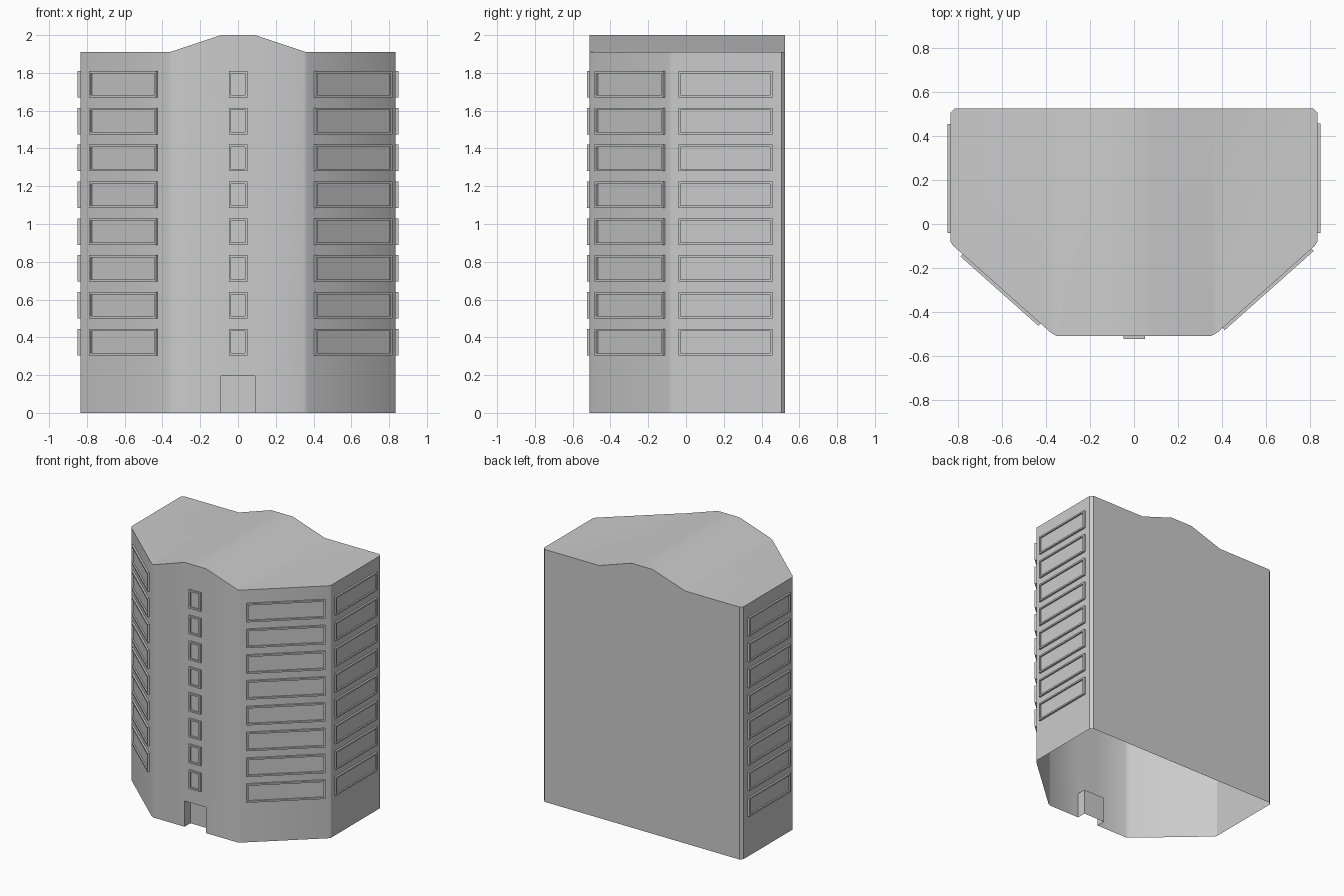
import bpy, bmesh
from mathutils import Vector

if "Cube" in bpy.data.objects:
    bpy.data.objects.remove(bpy.data.objects["Cube"])

FRONT, DOOR_W, DOOR_H = -0.51, 0.09, 0.195


def finish(bm, name):
    me = bpy.data.meshes.new(name)
    bm.to_mesh(me)
    bm.free()
    ob = bpy.data.objects.new(name, me)
    bpy.context.collection.objects.link(ob)
    return ob


def cut(bm, co, no):
    bmesh.ops.bisect_plane(bm, geom=bm.verts[:] + bm.edges[:] + bm.faces[:],
                           dist=1e-5, plane_co=co, plane_no=no)


def roof_height(x):
    t = (0.36 - abs(x)) / (0.36 - 0.09)
    return 1.91 + 0.09 * min(1, max(0, t))


# Building shell: chamfered footprint raised to a ridged roof, open underneath
right = [(0.35, FRONT), (0.378, -0.495), (0.822, -0.10), (0.835, -0.08),
         (0.835, 0.505), (0.815, 0.525)]
outline = right + [(-x, y) for x, y in reversed(right)]
bm = bmesh.new()
bm.faces.new([bm.verts.new((x, y, 0)) for x, y in outline])
for x in (-0.36, -DOOR_W, DOOR_W, 0.36):
    cut(bm, (x, 0, 0), (1, 0, 0))
floor = bm.faces[:]
ext = bmesh.ops.extrude_face_region(bm, geom=floor, use_keep_orig=True)
for v in ext["geom"]:
    if isinstance(v, bmesh.types.BMVert):
        v.co.z = roof_height(v.co.x)
bmesh.ops.delete(bm, geom=[f for f in bm.faces if all(v.co.z < 1e-4 for v in f.verts)],
                 context='FACES_ONLY')
bmesh.ops.recalc_face_normals(bm, faces=bm.faces[:])

# Recessed doorway pushed into the front wall
front = [f for f in bm.faces if all(abs(v.co.y - FRONT) < 1e-4 for v in f.verts)]
geom = set(front)
for f in front:
    geom.update(f.verts)
    geom.update(f.edges)
bmesh.ops.bisect_plane(bm, geom=list(geom), dist=1e-5,
                       plane_co=(0, 0, DOOR_H), plane_no=(0, 0, 1))
door = [f for f in bm.faces
        if all(abs(v.co.y - FRONT) < 1e-4 and abs(v.co.x) < DOOR_W + 1e-3
               and v.co.z < DOOR_H + 1e-3 for v in f.verts)]
ext = bmesh.ops.extrude_face_region(bm, geom=door)
bmesh.ops.translate(bm, vec=(0, 0.07, 0),
                    verts=[v for v in ext["geom"] if isinstance(v, bmesh.types.BMVert)])
bmesh.ops.delete(bm, geom=[f for f in door if f.is_valid], context='FACES_ONLY')
bmesh.ops.delete(bm, geom=[f for f in bm.faces if all(v.co.z < 1e-4 for v in f.verts)],
                 context='FACES')
body = finish(bm, "building_shell")
bpy.context.view_layer.objects.active = body
body.select_set(True)
bpy.ops.object.shade_smooth_by_angle(angle=0.52)


# Window columns: framed boxes with a sunken pane, one per storey
def window_column(name, a, b, depth=0.014, frame=0.012):
    a, b = Vector((*a, 0)), Vector((*b, 0))
    t = (b - a).normalized()
    n = Vector((t.y, -t.x, 0))
    up = Vector((0, 0, 1))
    bm = bmesh.new()
    for i in range(8):
        z0 = 0.305 + i * 0.195
        z1 = z0 + 0.14

        def ring(inset, off):
            s, e = a + t * inset + n * off, b - t * inset + n * off
            lo, hi = up * (z0 + inset), up * (z1 - inset)
            return [bm.verts.new(p) for p in (s + lo, e + lo, e + hi, s + hi)]

        rings = [ring(0, 0), ring(0, depth), ring(frame, depth), ring(frame, 0.003)]
        for p, q in zip(rings, rings[1:]):
            for k in range(4):
                m = (k + 1) % 4
                bm.faces.new((p[k], p[m], q[m], q[k]))
        bm.faces.new(rings[-1])
    finish(bm, name)


def diagonal(x):
    return (x, -0.495 + (abs(x) - 0.378) * 0.395 / 0.444)


window_column("front_windows", (-0.048, FRONT), (0.05, FRONT))
window_column("front_right_windows", diagonal(0.403), diagonal(0.808))
window_column("front_left_windows", diagonal(-0.78), diagonal(-0.425))
window_column("right_windows", (0.835, -0.04), (0.835, 0.457))
window_column("left_windows", (-0.835, 0.455), (-0.835, -0.042))
